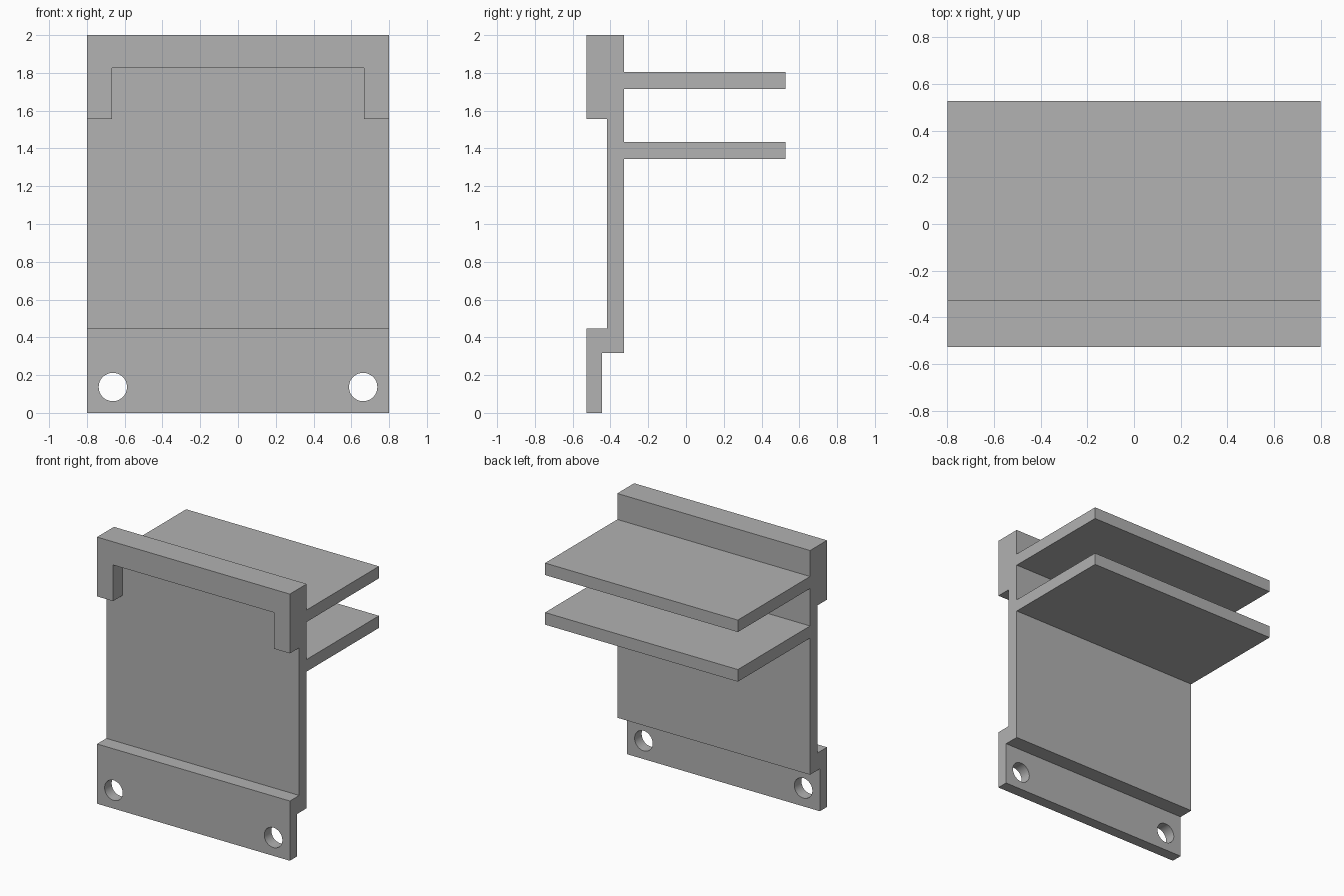
import bpy
import bmesh
from mathutils import Matrix, Vector

cube = bpy.data.objects.get("Cube")
if cube:
    bpy.data.objects.remove(cube, do_unlink=True)

# Main dimensions
HALF_W = 0.8
FRONT, BACK = -0.528, 0.528
PLATE_FRONT, PLATE_BACK, FLANGE_BACK = -0.418, -0.328, -0.444
FLANGE_TOP, PLATE_BOTTOM, RIM_BOTTOM = 0.448, 0.318, 1.555
SHELVES = [(1.343, 1.434), (1.715, 1.805)]

gray = bpy.data.materials.new("plain gray")
gray.use_nodes = True
color = (0.445, 0.445, 0.445, 1)
gray.diffuse_color = color
gray.node_tree.nodes["Principled BSDF"].inputs["Base Color"].default_value = color


def add_object(name, bm):
    bmesh.ops.recalc_face_normals(bm, faces=bm.faces)
    mesh = bpy.data.meshes.new(name)
    bm.to_mesh(mesh)
    bm.free()
    mesh.materials.append(gray)
    obj = bpy.data.objects.new(name, mesh)
    bpy.context.collection.objects.link(obj)
    return obj


def cut(target, cutter):
    cutter.hide_render = True
    mod = target.modifiers.new("cut", "BOOLEAN")
    mod.operation = "DIFFERENCE"
    mod.solver = "EXACT"
    mod.object = cutter
    bpy.context.view_layer.objects.active = target
    bpy.ops.object.modifier_apply(modifier=mod.name)
    bpy.data.objects.remove(cutter, do_unlink=True)


# Bracket side profile (y, z): flange, plate, shelves and top rim in one outline
profile = [(PLATE_FRONT, RIM_BOTTOM), (PLATE_FRONT, FLANGE_TOP), (FRONT, FLANGE_TOP),
           (FRONT, 0), (FLANGE_BACK, 0), (FLANGE_BACK, PLATE_BOTTOM),
           (PLATE_BACK, PLATE_BOTTOM)]
for low, high in SHELVES:
    profile += [(PLATE_BACK, low), (BACK, low), (BACK, high), (PLATE_BACK, high)]
profile += [(PLATE_BACK, 2), (FRONT, 2), (FRONT, RIM_BOTTOM)]

bm = bmesh.new()
side = bm.faces.new([bm.verts.new((-HALF_W, y, z)) for y, z in profile])
extruded = bmesh.ops.extrude_face_region(bm, geom=[side])["geom"]
bmesh.ops.translate(bm, vec=(2 * HALF_W, 0, 0),
                    verts=[v for v in extruded if isinstance(v, bmesh.types.BMVert)])
bracket = add_object("shelf_bracket", bm)

# Recess under the top rim, leaving a tab at each end
low = Vector((-0.667, FRONT - 0.1, RIM_BOTTOM - 0.1))
high = Vector((0.667, PLATE_FRONT, 1.826))
bm = bmesh.new()
bmesh.ops.create_cube(bm, size=1, matrix=Matrix.Translation((low + high) / 2)
                      @ Matrix.Diagonal((high - low).to_4d()))
cut(bracket, add_object("recess_cutter", bm))

# Screw holes through the flange
for x in (-0.6625, 0.6625):
    bm = bmesh.new()
    bmesh.ops.create_cone(bm, cap_ends=True, segments=48, radius1=0.075, radius2=0.075,
                          depth=0.4, matrix=Matrix.Translation((x, -0.486, 0.137))
                          @ Matrix.Rotation(1.5707963, 4, "X"))
    cut(bracket, add_object("hole_cutter", bm))

# Smooth only the hole walls
bpy.ops.object.select_all(action="DESELECT")
bracket.select_set(True)
bpy.context.view_layer.objects.active = bracket
bpy.ops.object.shade_smooth_by_angle(angle=0.52)
